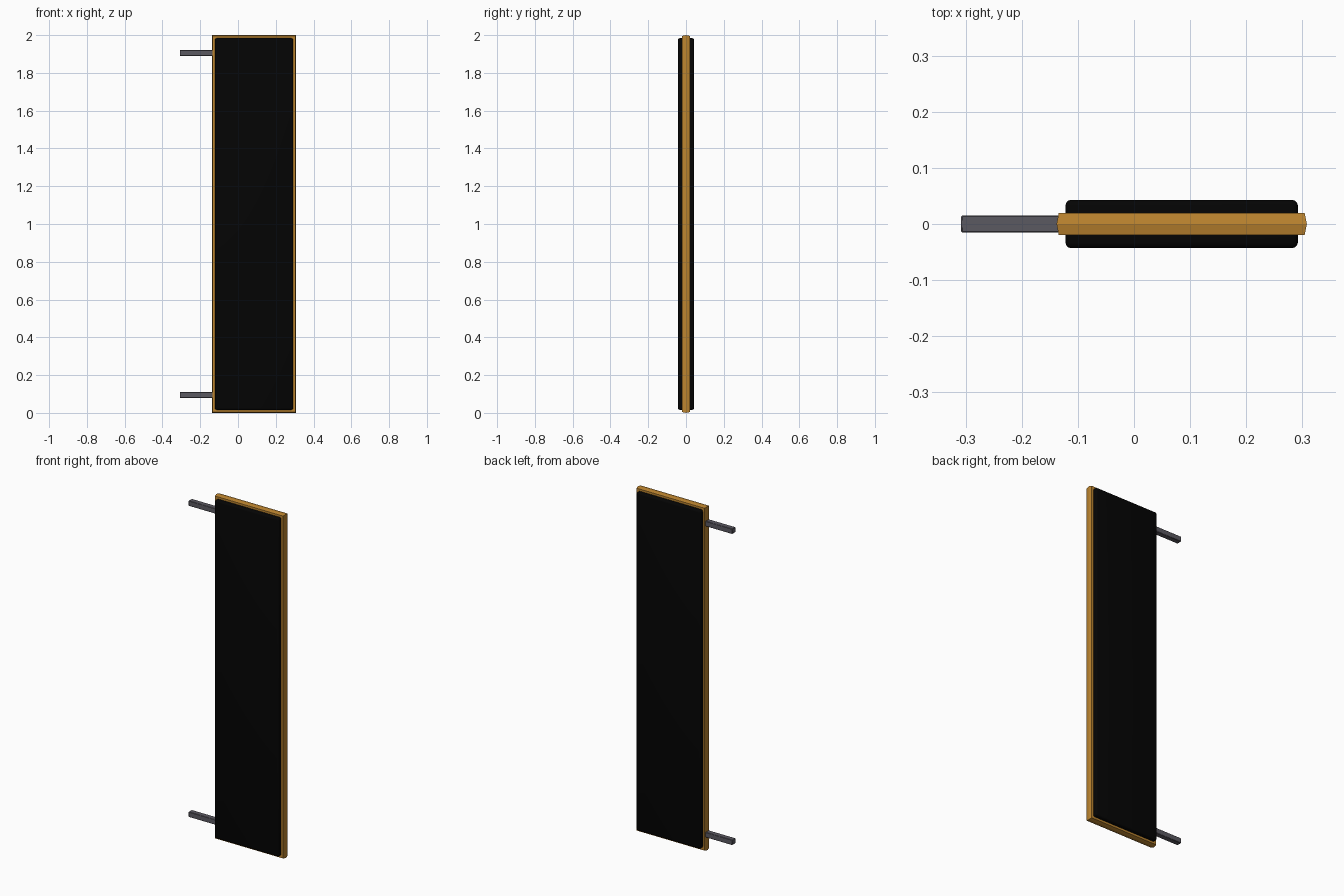
import bpy
import bmesh
import math

old = bpy.data.objects.get("Cube")
if old:
    bpy.data.objects.remove(old, do_unlink=True)


def material(name, colour):
    mat = bpy.data.materials.new(name)
    mat.use_nodes = True
    mat.diffuse_color = (*colour, 1)
    mat.node_tree.nodes["Principled BSDF"].inputs["Base Color"].default_value = (*colour, 1)
    return mat


def block(name, x, y, z, mat, bevel, segments=1):
    """Box spanning the given (low, high) ranges, with rounded edges."""
    spans = (x, y, z)
    bpy.ops.mesh.primitive_cube_add(size=1, location=[(a + b) / 2 for a, b in spans])
    obj = bpy.context.object
    obj.name = name
    obj.scale = [b - a for a, b in spans]
    bpy.ops.object.transform_apply(location=False, rotation=False, scale=True)
    obj.data.materials.append(mat)
    mod = obj.modifiers.new("rounded_edges", "BEVEL")
    mod.width = bevel
    mod.segments = segments
    bpy.ops.object.modifier_apply(modifier=mod.name)
    bpy.ops.object.shade_smooth_by_angle(angle=math.radians(40))


def ridged_slab(name, x, y, z, ridge, mat):
    """Slab with flat front and back, and a low ridge around its rim."""
    bm = bmesh.new()
    loops = []
    for depth, inset in ((y[0], ridge), (sum(y) / 2, 0), (y[1], ridge)):
        left, right = x[0] + inset, x[1] - inset
        low, high = z[0] + inset, z[1] - inset
        corners = ((left, low), (right, low), (right, high), (left, high))
        loops.append([bm.verts.new((cx, depth, cz)) for cx, cz in corners])
    for near, far in zip(loops, loops[1:]):
        for i in range(4):
            j = (i + 1) % 4
            bm.faces.new((near[i], near[j], far[j], far[i]))
    bm.faces.new(loops[0])
    bm.faces.new(loops[-1])
    bmesh.ops.recalc_face_normals(bm, faces=bm.faces)
    mesh = bpy.data.meshes.new(name)
    bm.to_mesh(mesh)
    bm.free()
    mesh.materials.append(mat)
    bpy.context.collection.objects.link(bpy.data.objects.new(name, mesh))


gold = material("warm gold", (0.5, 0.23, 0.028))
black = material("matte black", (0.0012, 0.0012, 0.0012))
grey = material("dark grey metal", (0.105, 0.1, 0.12))

# Gold trim that shows around the panel edge
ridged_slab("gold_trim", (-0.138, 0.308), (-0.02, 0.02), (0, 2), 0.004, gold)

# Thick black panel protruding on both faces
block("black_panel", (-0.122, 0.292), (-0.043, 0.043), (0.016, 1.984), black, 0.01, 3)

# Mounting rods on the right-hand edge
for name, height in (("lower_rod", 0.095), ("upper_rod", 1.905)):
    block(name, (-0.308, -0.12), (-0.015, 0.015), (height - 0.015, height + 0.015), grey, 0.002)
